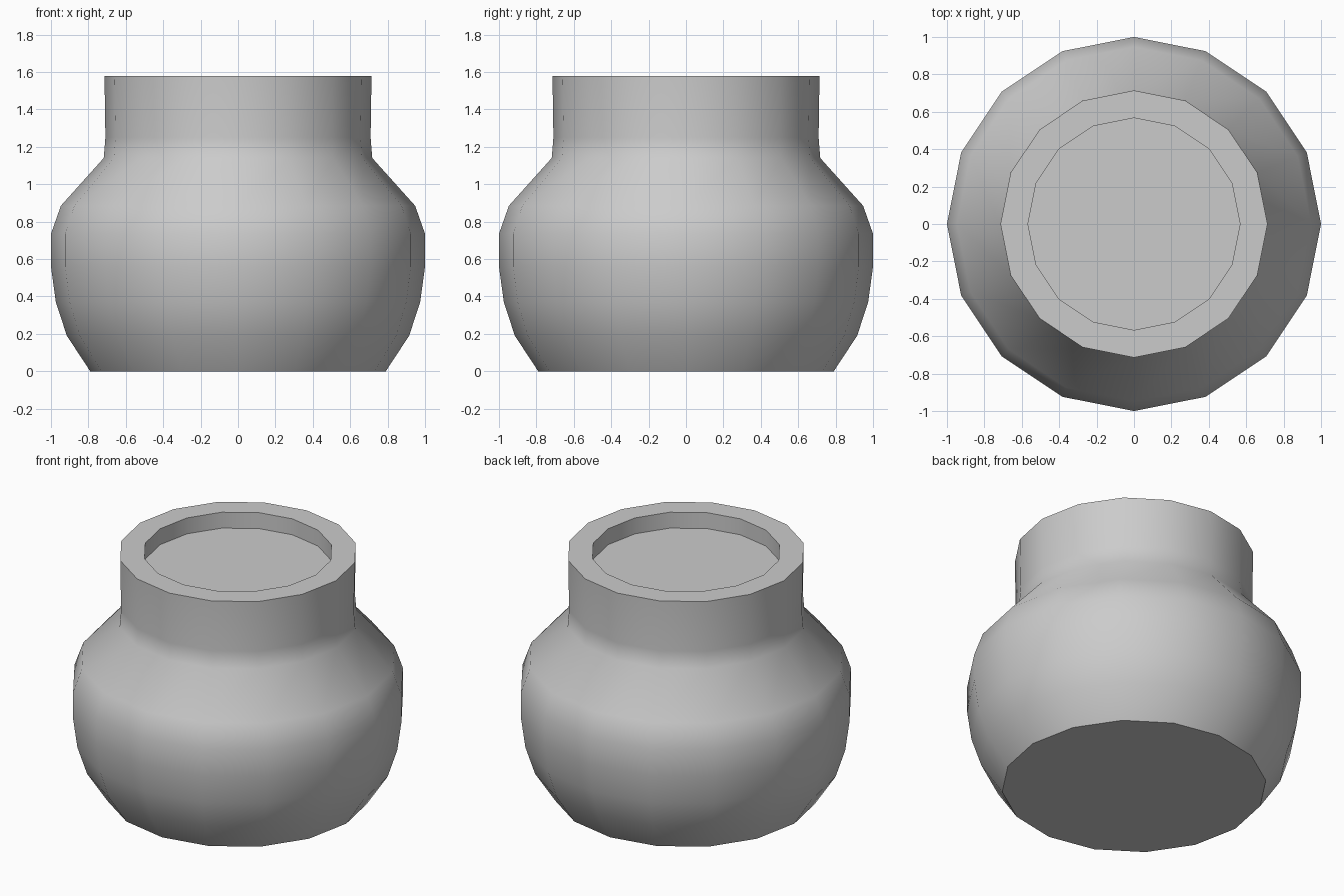
import bpy, bmesh, math

if "Cube" in bpy.data.objects:
    bpy.data.objects.remove(bpy.data.objects["Cube"])

SIDES = 16

def lathe(name, profile):
    """Spin a (radius, z) profile around z and cap both ends."""
    bm = bmesh.new()
    rings = []
    for r, z in profile:
        rings.append([bm.verts.new((r * math.cos(2 * math.pi * i / SIDES),
                                    r * math.sin(2 * math.pi * i / SIDES), z))
                      for i in range(SIDES)])
    for a, b in zip(rings, rings[1:]):
        for i in range(SIDES):
            j = (i + 1) % SIDES
            bm.faces.new((a[i], a[j], b[j], b[i]))
    bm.faces.new(rings[0][::-1])
    bm.faces.new(rings[-1])
    bmesh.ops.recalc_face_normals(bm, faces=bm.faces)
    mesh = bpy.data.meshes.new(name)
    bm.to_mesh(mesh)
    bm.free()
    obj = bpy.data.objects.new(name, mesh)
    bpy.context.collection.objects.link(obj)
    bpy.context.view_layer.objects.active = obj
    obj.select_set(True)
    bpy.ops.object.shade_smooth_by_angle(angle=math.radians(50))
    return obj

# Round pot: bulging belly, sloped shoulder, straight neck, rim and shallow recess
lathe("pot", [
    (0.79, 0.00), (0.915, 0.19), (0.974, 0.37), (1.00, 0.56),
    (1.00, 0.735), (0.947, 0.885), (0.718, 1.14), (0.709, 1.25),
    (0.714, 1.58),
    (0.567, 1.58), (0.567, 1.475),
])
